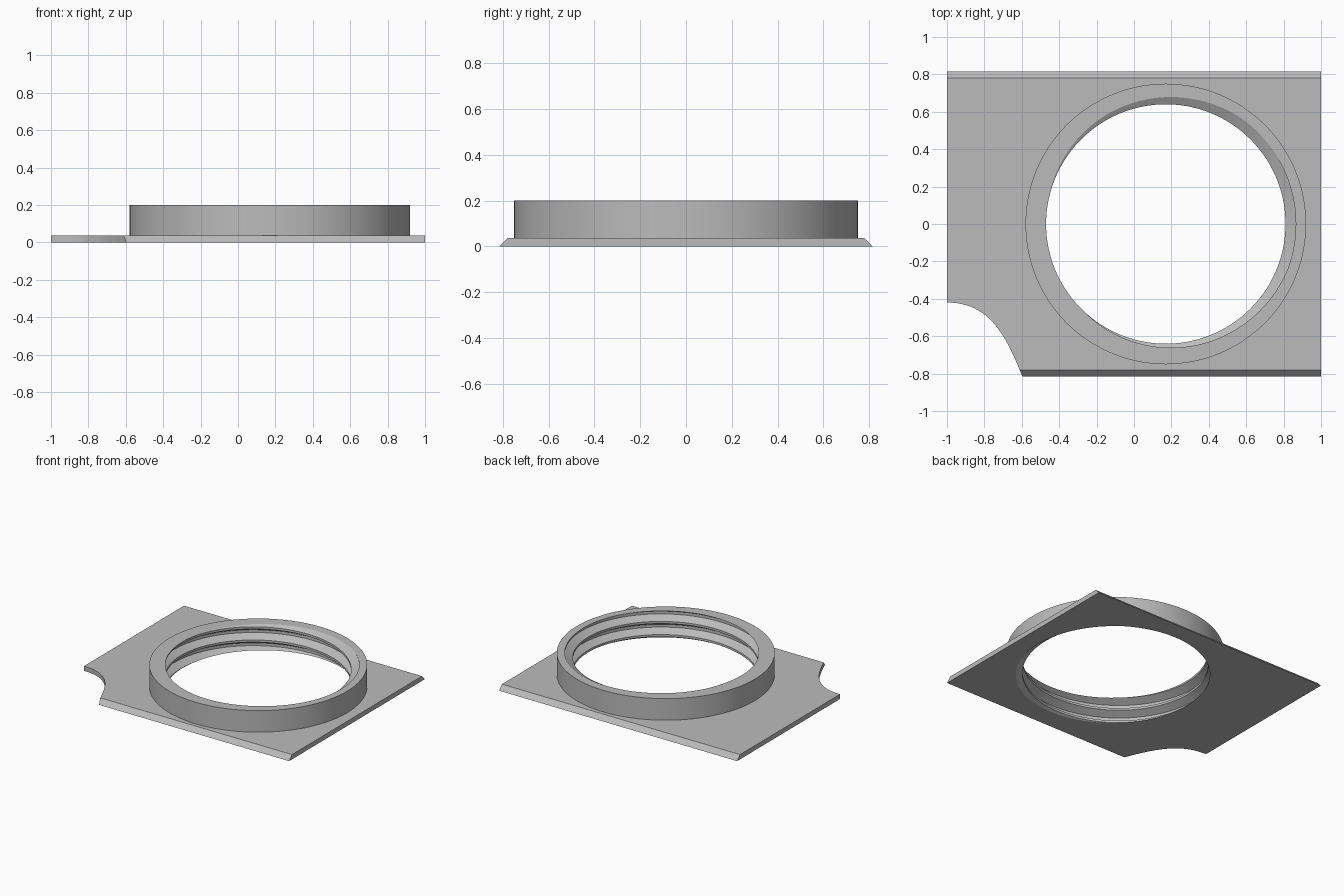
import bpy, bmesh, math
from mathutils import Vector
from mathutils.geometry import interpolate_bezier

cube = bpy.data.objects.get("Cube")
if cube:
    bpy.data.objects.remove(cube, do_unlink=True)

SEG = 144
CX = 0.17                    # ring axis
R_OUT, R_CREST, DEPTH = 0.75, 0.64, 0.055
HEIGHT, PLATE_H, PITCH = 0.2, 0.036, 0.1
CREST, ROOT, PHASE = 0.083, 0.395, 0.55

grey = bpy.data.materials.new("plain grey")
grey.use_nodes = True
grey.diffuse_color = (0.5, 0.5, 0.5, 1)
grey.node_tree.nodes["Principled BSDF"].inputs["Base Color"].default_value = (0.5, 0.5, 0.5, 1)


def make_object(name, bm):
    bmesh.ops.recalc_face_normals(bm, faces=bm.faces)
    mesh = bpy.data.meshes.new(name)
    bm.to_mesh(mesh)
    bm.free()
    mesh.materials.append(grey)
    obj = bpy.data.objects.new(name, mesh)
    bpy.context.collection.objects.link(obj)
    return obj


def prism(name, points, direction):
    bm = bmesh.new()
    face = bm.faces.new([bm.verts.new(p) for p in points])
    side = bmesh.ops.extrude_face_region(bm, geom=[face])["geom"]
    verts = [g for g in side if isinstance(g, bmesh.types.BMVert)]
    bmesh.ops.translate(bm, verts=verts, vec=direction)
    return make_object(name, bm)


def activate(obj):
    bpy.ops.object.select_all(action="DESELECT")
    obj.select_set(True)
    bpy.context.view_layer.objects.active = obj


def cut(target, cutter):
    cutter.hide_render = True
    mod = target.modifiers.new("cut", "BOOLEAN")
    mod.operation, mod.solver, mod.object = "DIFFERENCE", "EXACT", cutter
    activate(target)
    bpy.ops.object.modifier_apply(modifier=mod.name)
    bpy.data.objects.remove(cutter, do_unlink=True)


def on_circle(angle, radius, z):
    return Vector((CX + radius * math.cos(angle), radius * math.sin(angle), z))


# Base plate with sloping front and back edges
plate = prism("base_plate", [(-1, -0.815, 0), (-1, 0.815, 0),
                             (-1, 0.78, PLATE_H), (-1, -0.78, PLATE_H)], (2, 0, 0))

# Round opening that receives the ring
circle = [on_circle(math.tau * i / SEG, R_OUT, -0.1) for i in range(SEG)]
cut(plate, prism("hole_cutter", circle, (0, 0, 0.3)))

# Curved notch in the front right corner
curve = interpolate_bezier(Vector((-1, -0.42, -0.1)), Vector((-0.78, -0.42, -0.1)),
                           Vector((-0.69, -0.58, -0.1)), Vector((-0.595, -0.82, -0.1)), 24)
notch = [Vector((-1.1, -0.42, -0.1))] + list(curve)
notch += [Vector((-0.595, -0.95, -0.1)), Vector((-1.1, -0.95, -0.1))]
cut(plate, prism("notch_cutter", notch, (0, 0, 0.3)))


# Ring with an internal helical thread
def thread_radius(z, turn):
    u = z / PITCH - turn + PHASE
    d = abs((u + 0.5) % 1 - 0.5)
    return R_CREST + DEPTH * min(1, max(0, (d - CREST) / (ROOT - CREST)))


bm = bmesh.new()
columns = []
for i in range(SEG + 1):
    turn = i / SEG
    angle = math.tau * turn
    heights = [0]
    for n in range(-3, 5):
        for b in (-CREST, CREST, ROOT, 1 - ROOT):
            heights.append(min(HEIGHT, max(0, PITCH * (n + b + turn - PHASE))))
    heights.append(HEIGHT)
    loop = [on_circle(angle, thread_radius(z, turn), z) for z in heights]
    loop += [on_circle(angle, R_OUT, z) for z in (HEIGHT, PLATE_H, 0)]
    columns.append([bm.verts.new(p) for p in loop])
for a, b in zip(columns, columns[1:]):
    for k in range(len(a)):
        m = (k + 1) % len(a)
        bm.faces.new((a[k], b[k], b[m], a[m]))
bmesh.ops.remove_doubles(bm, verts=bm.verts, dist=0.00002)
ring = make_object("threaded_ring", bm)

for obj in (plate, ring):
    activate(obj)
    bpy.ops.object.shade_smooth_by_angle(angle=math.radians(25))
